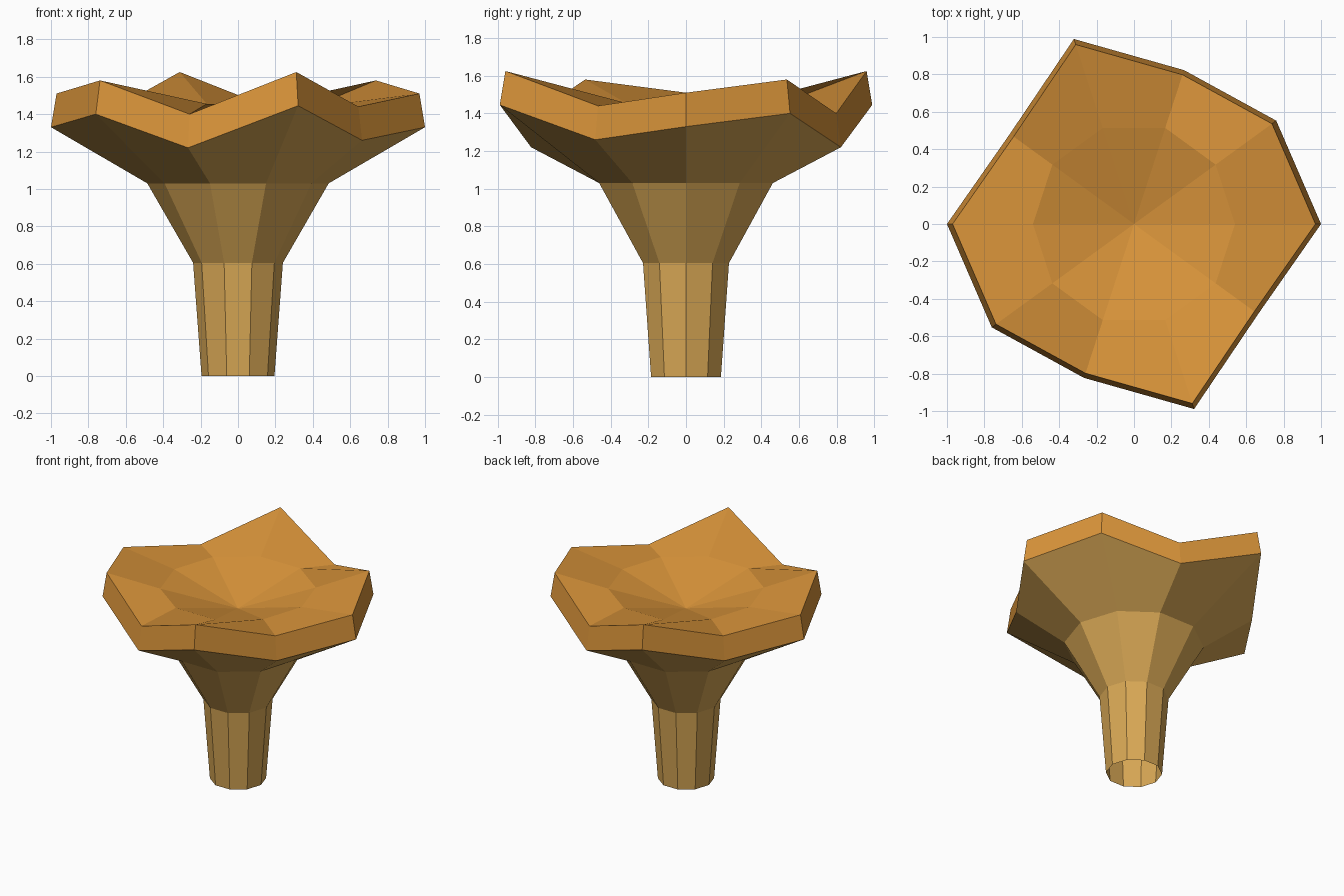
import bpy
import math

if "Cube" in bpy.data.objects:
    bpy.data.objects.remove(bpy.data.objects["Cube"])

SIDES = 10


def material(name, rgb):
    m = bpy.data.materials.new(name)
    m.diffuse_color = (*rgb, 1.0)
    m.use_nodes = True
    m.node_tree.nodes["Principled BSDF"].inputs["Base Color"].default_value = m.diffuse_color
    return m


def ring(radii, heights):
    """Ten-sided ring; radii and heights repeat every half turn."""
    pts = []
    for k in range(SIDES):
        a = 2 * math.pi * k / SIDES
        r, z = radii[k % len(radii)], heights[k % len(heights)]
        pts.append((r * math.cos(a), r * math.sin(a), z))
    return pts


def loft(name, rings, mat, tip=None):
    """Join successive rings with quads, optionally closing with a centre point."""
    verts = [p for r in rings for p in r]
    faces = []
    for i in range(len(rings) - 1):
        a, b = i * SIDES, (i + 1) * SIDES
        for k in range(SIDES):
            n = (k + 1) % SIDES
            faces.append((a + k, a + n, b + n, b + k))
    if tip:
        verts.append(tip)
        a = (len(rings) - 1) * SIDES
        for k in range(SIDES):
            faces.append((a + k, a + (k + 1) % SIDES, len(verts) - 1))
    mesh = bpy.data.meshes.new(name)
    mesh.from_pydata(verts, [], faces)
    mesh.materials.append(mat)
    mesh.update()
    obj = bpy.data.objects.new(name, mesh)
    bpy.context.collection.objects.link(obj)
    return obj


tan = material("tan_stem", (0.694, 0.392, 0.091))
orange = material("orange_cap", (0.694, 0.296, 0.042))

# Wavy rim shared by the stem flare and the cap
rim_radii = [1.0, 0.94, 0.865, 1.04, 0.82]
rim_low = [1.33, 1.40, 1.22, 1.445, 1.26]
rim_bottom = ring(rim_radii, rim_low)
rim_top = ring([r * 0.97 for r in rim_radii], [z + 0.18 for z in rim_low])

# Stem, open at the foot, flaring out to the underside of the rim
loft("stem", [ring([0.195], [0.0]), ring([0.24], [0.605]),
              ring([0.485], [1.03]), rim_bottom], tan)

# Cap: rim wall, sloping shoulder and sunken centre
loft("cap", [rim_bottom, rim_top, ring([0.54], [1.455])], orange,
     tip=(0.0, 0.0, 1.30))
